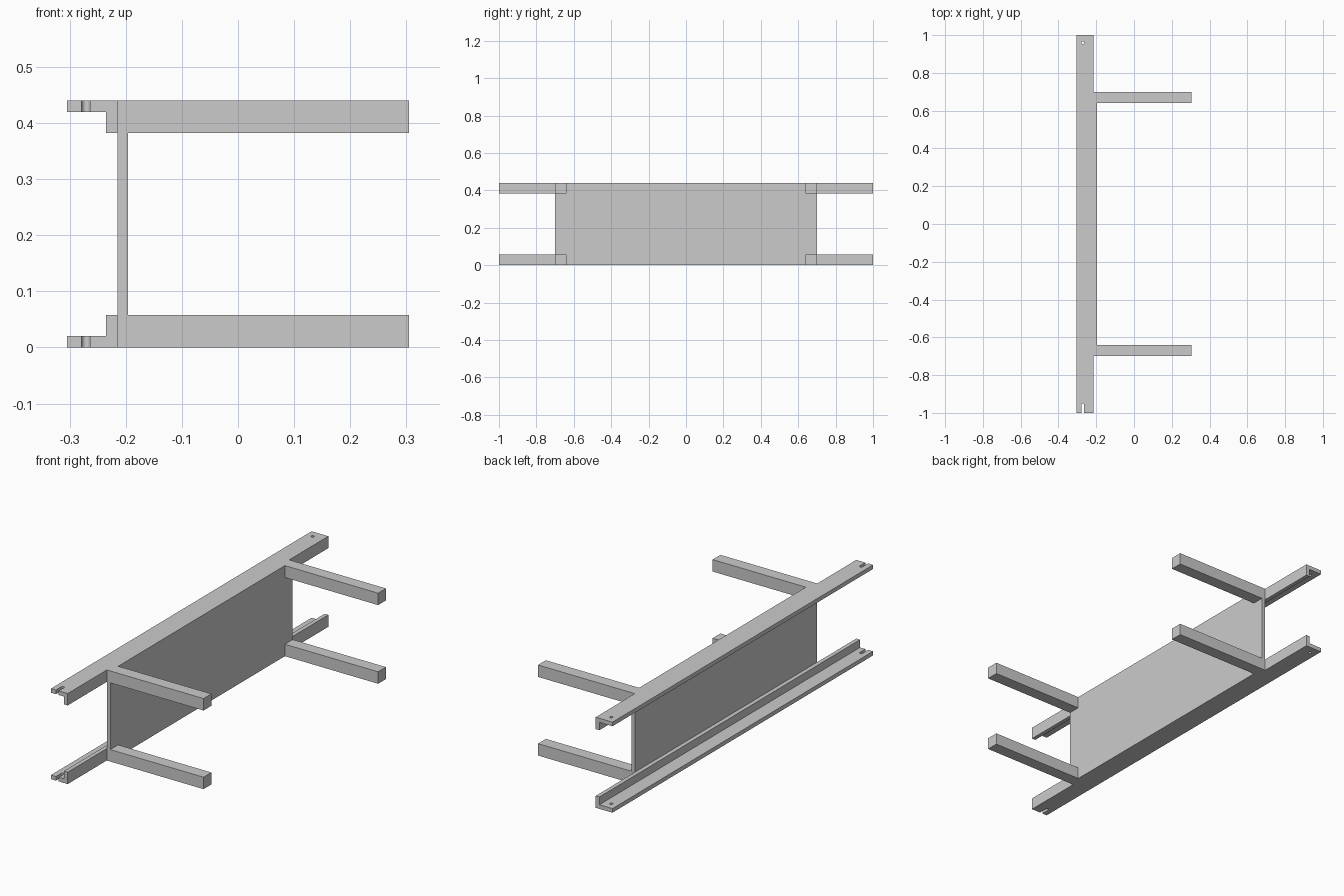
import bpy, bmesh, math

if "Cube" in bpy.data.objects:
    bpy.data.objects.remove(bpy.data.objects["Cube"])

H = 0.44                       # overall height
X0, XS, XW, XF, X1 = -0.305, -0.235, -0.215, -0.196, 0.305
ARM_H, FLANGE = 0.058, 0.02
HOLE_X, HOLE_R = -0.271, 0.0075


def prism(name, points, offset):
    """Extrude a closed outline by an offset vector."""
    bm = bmesh.new()
    face = bm.faces.new([bm.verts.new(p) for p in points])
    ext = bmesh.ops.extrude_face_region(bm, geom=[face])
    moved = [v for v in ext["geom"] if isinstance(v, bmesh.types.BMVert)]
    bmesh.ops.translate(bm, verts=moved, vec=offset)
    bmesh.ops.recalc_face_normals(bm, faces=bm.faces)
    mesh = bpy.data.meshes.new(name)
    bm.to_mesh(mesh)
    bm.free()
    ob = bpy.data.objects.new(name, mesh)
    bpy.context.collection.objects.link(ob)
    return ob


def box(name, x, y, z):
    pts = [(x[0], y[0], z[0]), (x[1], y[0], z[0]), (x[1], y[1], z[0]), (x[0], y[1], z[0])]
    return prism(name, pts, (0, 0, z[1] - z[0]))


def combine(target, tool, operation):
    """Apply a boolean and discard the tool object."""
    mod = target.modifiers.new(operation, 'BOOLEAN')
    mod.object, mod.operation, mod.solver = tool, operation, 'EXACT'
    bpy.context.view_layer.objects.active = target
    bpy.ops.object.modifier_apply(modifier=mod.name)
    bpy.data.objects.remove(tool, do_unlink=True)


def arc(cy, a0, a1, n, z):
    return [(HOLE_X + HOLE_R * math.cos(a0 + (a1 - a0) * i / n),
             cy + HOLE_R * math.sin(a0 + (a1 - a0) * i / n), z) for i in range(n + 1)]


# back panel
frame = box("bracket_frame", (XW, XF), (-0.7, 0.7), (0, H))

# four arms
for ya, yb in ((-0.7, -0.64), (0.64, 0.7)):
    for za, zb in ((0, ARM_H), (H - ARM_H, H)):
        combine(frame, box("arm", (XW, X1), (ya, yb), (za, zb)), 'UNION')

# angle rails, each with a round hole at one end and an open slot at the other
profile = [(X0, 0), (XW, 0), (XW, ARM_H), (XS, ARM_H), (XS, FLANGE), (X0, FLANGE)]
for top in (False, True):
    rail = prism("rail", [(x, -1, H - z if top else z) for x, z in profile], (0, 2, 0))
    zc = (H - 0.04) if top else -0.02
    hole = prism("hole_cutter", arc(0.96, 0, 2 * math.pi, 24, zc)[:-1], (0, 0, 0.06))
    slot_pts = arc(-0.958, 0, math.pi, 12, zc)
    slot_pts += [(HOLE_X - HOLE_R, -1.02, zc), (HOLE_X + HOLE_R, -1.02, zc)]
    slot = prism("slot_cutter", slot_pts, (0, 0, 0.06))
    combine(rail, hole, 'DIFFERENCE')
    combine(rail, slot, 'DIFFERENCE')
    combine(frame, rail, 'UNION')
